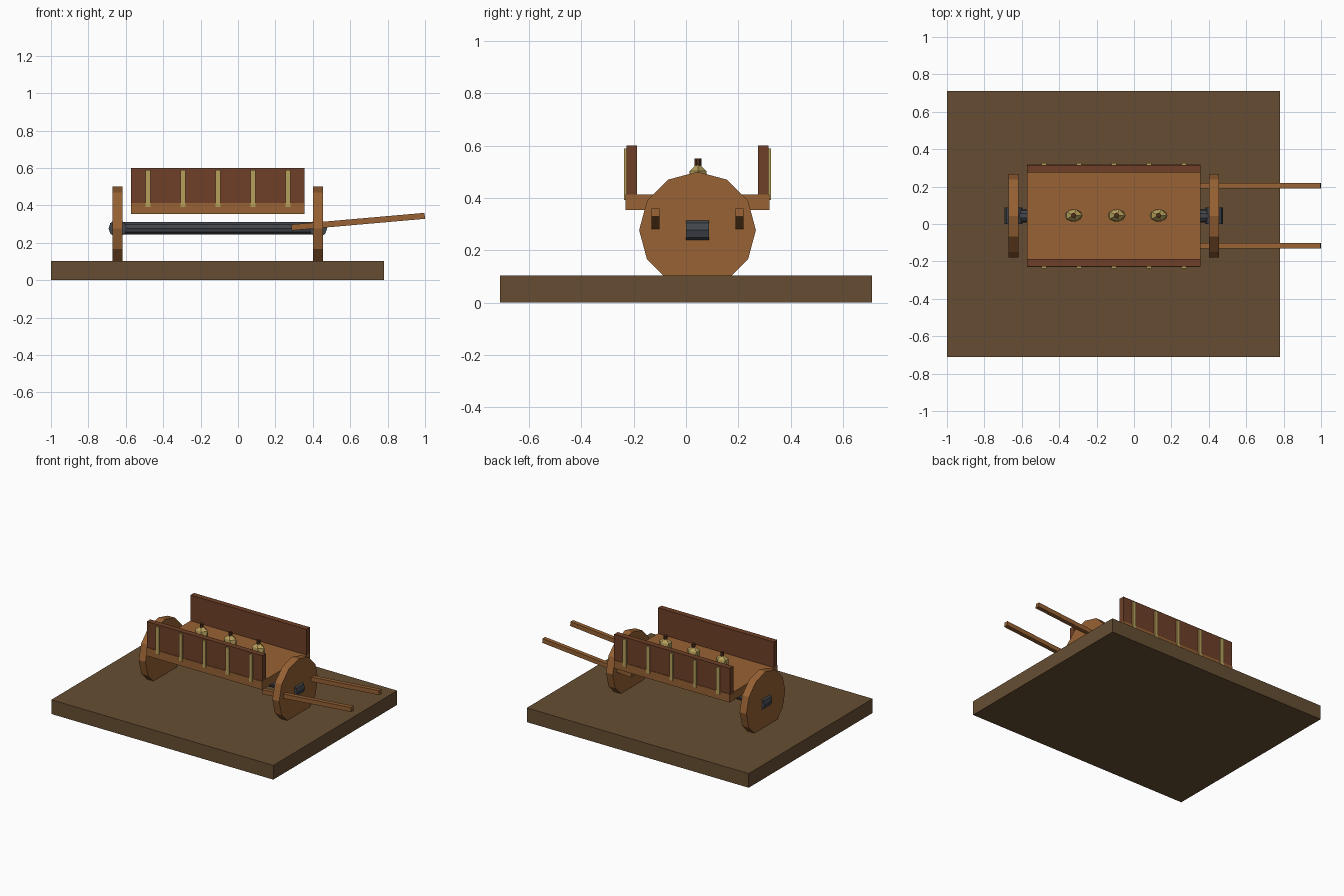
import bpy
from math import pi, radians, cos

if "Cube" in bpy.data.objects:
    bpy.data.objects.remove(bpy.data.objects["Cube"])

YC = 0.044   # cart centre line
AXLE_Z = 0.277


def material(name, rgb):
    m = bpy.data.materials.new(name)
    m.diffuse_color = tuple((c / 255) ** 2.2 for c in rgb) + (1,)
    m.use_nodes = True
    m.node_tree.nodes["Principled BSDF"].inputs["Base Color"].default_value = m.diffuse_color
    return m


EARTH = material("earth", (102, 79, 54))
WOOD = material("wood", (150, 98, 55))
DARK = material("dark_wood", (110, 66, 44))
CLOTH = material("cloth", (182, 158, 92))
IRON = material("iron", (68, 72, 77))
TIE = material("tie", (80, 50, 33))


def finish(name, mat):
    o = bpy.context.object
    o.name = name
    o.data.materials.append(mat)
    return o


def box(name, x, y, z, mat):
    """Box from (min, max) ranges."""
    bpy.ops.mesh.primitive_cube_add(size=1, location=[sum(r) / 2 for r in (x, y, z)])
    o = finish(name, mat)
    o.scale = [r[1] - r[0] for r in (x, y, z)]
    return o


def x_cylinder(name, x, radius, sides, mat, spin=0):
    """Cylinder lying along x on the axle line."""
    bpy.ops.mesh.primitive_cylinder_add(vertices=sides, radius=radius, depth=x[1] - x[0],
                                        location=(sum(x) / 2, YC, AXLE_Z),
                                        rotation=(0, pi / 2, 0))
    o = finish(name, mat)
    o.rotation_euler = (spin, pi / 2, 0)
    return o


# Ground slab
box("ground_slab", (-1, 0.78), (-0.71, 0.71), (0, 0.103), EARTH)

# Axle, wheels and hubs
x_cylinder("axle", (-0.66, 0.44), 0.035, 10, IRON)
for side, xc in (("left", -0.644), ("right", 0.428)):
    x_cylinder(f"{side}_wheel", (xc - 0.027, xc + 0.027), 0.223, 12, WOOD)
    x_cylinder(f"{side}_hub", (xc - 0.044, xc + 0.044), 0.048, 10, IRON, pi / 2)

# Bed
BX = (-0.573, 0.355)
box("bed", BX, (YC - 0.275, YC + 0.275), (0.354, 0.414), WOOD)

# Side boards, slats and pulling shafts, mirrored about the centre line
for side, s in (("front", -1), ("back", 1)):
    def span(a, b):
        return sorted((YC + s * a, YC + s * b))

    box(f"{side}_side_board", BX, span(0.231, 0.271), (0.405, 0.6), DARK)
    for i in range(5):
        x = -0.482 + i * 0.1872
        box(f"{side}_slat_{i + 1}", (x - 0.013, x + 0.013), span(0.266, 0.281),
            (0.392, 0.588), CLOTH)
    shaft = box(f"{side}_shaft", (0.285, 1.0), span(0.145, 0.175), (0.297, 0.329), WOOD)
    shaft.rotation_euler.y = radians(-5)

# Tied sacks
for i, x in enumerate((-0.323, -0.093, 0.131)):
    bpy.ops.mesh.primitive_ico_sphere_add(subdivisions=1, radius=1, location=(x, YC + 0.002, 0.477))
    finish(f"sack_{i + 1}", CLOTH).scale = (0.053, 0.038, 0.058)
    bpy.ops.mesh.primitive_cylinder_add(vertices=6, radius=0.013, depth=0.03,
                                        location=(x, YC + 0.002, 0.535))
    finish(f"sack_tie_{i + 1}", TIE)
